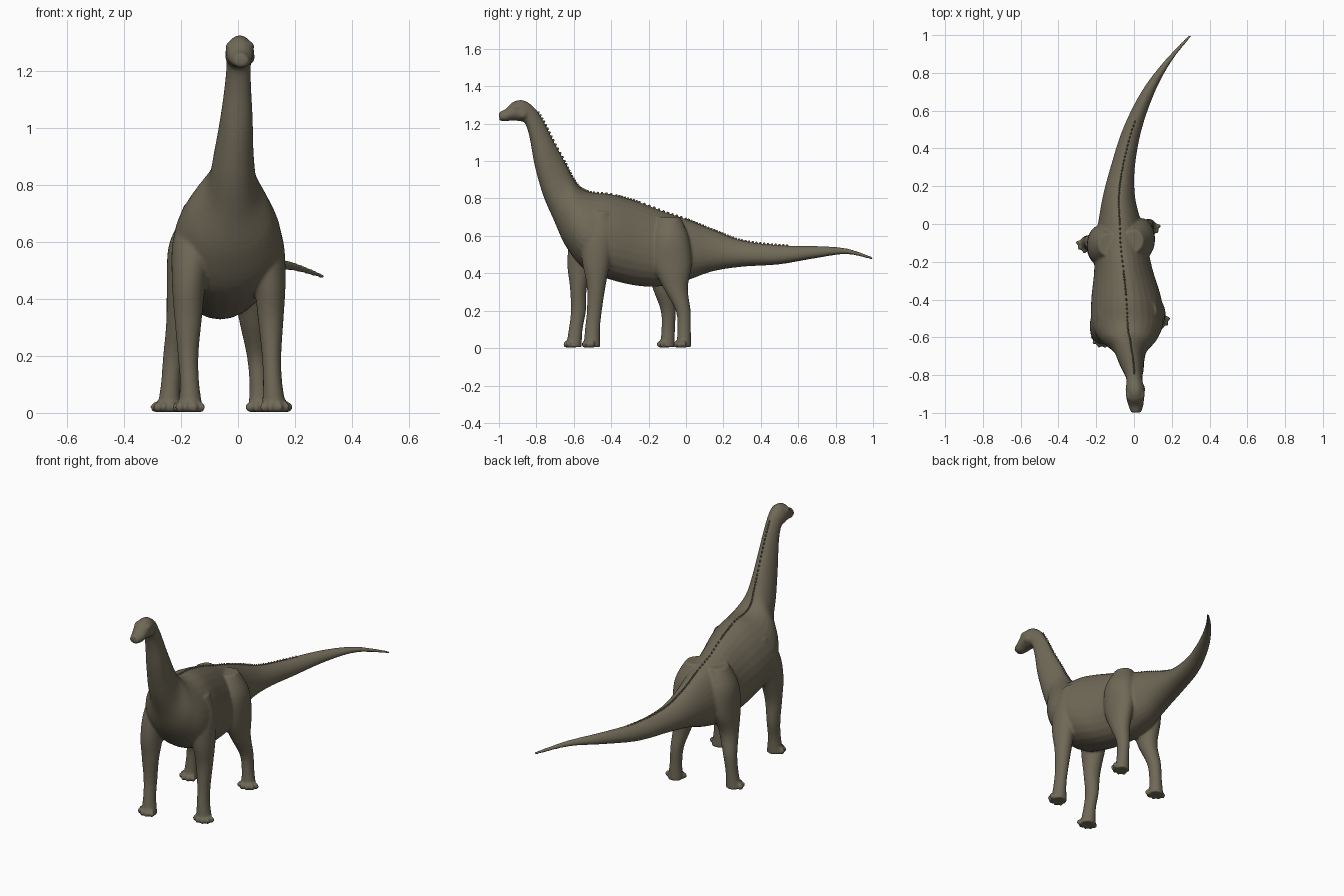
import bpy, bmesh, math
from mathutils import Vector, Matrix

cube = bpy.data.objects.get("Cube")
if cube:
    bpy.data.objects.remove(cube)

hide = bpy.data.materials.new("olive brown hide")
hide.use_nodes = True
hide.diffuse_color = (0.16, 0.14, 0.095, 1)
hide.node_tree.nodes["Principled BSDF"].inputs["Base Color"].default_value = hide.diffuse_color


def spline(stations, steps):
    """Smooth curve through stations of any dimension."""
    pts = [Vector(s) for s in stations]
    pts = [pts[0]] + pts + [pts[-1]]
    out = []
    for p, a, b, q in zip(pts, pts[1:], pts[2:], pts[3:]):
        for i in range(steps):
            t = i / steps
            out.append(a + (b - p) * (t / 2) + (2 * p - 5 * a + 4 * b - q) * (t * t / 2)
                       + (3 * a - p - 3 * b + q) * (t ** 3 / 2))
    return out + [pts[-1]]


def loft(bm, rings):
    """Closed tube through rings of points."""
    loops = [[bm.verts.new(p) for p in ring] for ring in rings]
    n = len(loops[0])
    faces = [bm.faces.new((a[i], a[(i + 1) % n], b[(i + 1) % n], b[i]))
             for a, b in zip(loops, loops[1:]) for i in range(n)]
    faces += [bm.faces.new(loops[0]), bm.faces.new(loops[-1])]
    bmesh.ops.recalc_face_normals(bm, faces=faces)


def ball(bm, at, size, turn=0):
    m = Matrix.Translation(at) @ Matrix.Rotation(turn, 4, "Z") @ Matrix.Diagonal((*size, 1))
    bmesh.ops.create_uvsphere(bm, u_segments=16, v_segments=10, radius=1, matrix=m)


def finish(bm, name):
    mesh = bpy.data.meshes.new(name)
    bm.to_mesh(mesh)
    bm.free()
    mesh.materials.append(hide)
    for p in mesh.polygons:
        p.use_smooth = True
    ob = bpy.data.objects.new(name, mesh)
    bpy.context.collection.objects.link(ob)
    return ob


ANGLES = [math.tau * i / 28 for i in range(28)]

# Tail, torso, neck and head: back y z, underside y z, centre x, half width
TRUNK = [
    (1.00, .487, 1.00, .471, .30, .009),
    (.86, .533, .86, .502, .178, .02),
    (.70, .546, .70, .482, .075, .036),
    (.50, .55, .50, .448, -.01, .05),
    (.30, .575, .30, .435, -.06, .064),
    (.15, .63, .14, .41, -.08, .085),
    (.00, .69, .00, .36, -.075, .115),
    (-.12, .73, -.12, .332, -.07, .14),
    (-.25, .78, -.25, .332, -.055, .155),
    (-.40, .822, -.40, .365, -.04, .185),
    (-.51, .833, -.54, .42, -.035, .188),
    (-.57, .862, -.64, .54, -.03, .15),
    (-.61, .92, -.705, .68, -.02, .09),
    (-.65, 1.0, -.765, .82, -.015, .07),
    (-.71, 1.11, -.81, .98, -.005, .056),
    (-.76, 1.21, -.835, 1.12, 0, .045),
    (-.81, 1.285, -.86, 1.2, .003, .043),
    (-.87, 1.325, -.89, 1.213, .006, .05),
    (-.925, 1.316, -.93, 1.217, .007, .046),
    (-.965, 1.278, -.965, 1.212, .01, .038),
    (-1.0, 1.262, -.998, 1.217, .01, .026),
]
trunk = spline(TRUNK, 5)
skin = bmesh.new()
rings = []
for ty, tz, by, bz, x, w in trunk:
    top, low = Vector((x, ty, tz)), Vector((x, by, bz))
    mid, up = (top + low) / 2, (top - low) / 2
    rings.append([mid + up * math.sin(a)
                  + Vector((w * math.cos(a) * (1 - .14 * math.sin(a)), 0, 0)) for a in ANGLES])
loft(skin, rings)

# Brows, cheeks and chest
for side in (-1, 1):
    ball(skin, (.007 + side * .033, -.905, 1.288), (.017, .03, .017))
    ball(skin, (.007 + side * .036, -.875, 1.25), (.016, .028, .025))

# Legs: centre x y z, radius x y
LEGS = {
    "front_left": [(.05, -.46, .73, .07, .07), (.085, -.47, .60, .075, .095),
                   (.11, -.48, .46, .057, .075), (.115, -.48, .33, .045, .05),
                   (.118, -.49, .20, .034, .04), (.122, -.50, .10, .034, .04),
                   (.128, -.502, .005, .045, .045)],
    "front_right": [(-.12, -.48, .73, .07, .07), (-.155, -.52, .60, .075, .095),
                    (-.172, -.56, .46, .06, .075), (-.175, -.575, .33, .048, .046),
                    (-.175, -.575, .20, .036, .04), (-.17, -.59, .10, .034, .037),
                    (-.167, -.60, .005, .045, .042)],
    "hind_left": [(.0, -.09, .70, .05, .06), (.03, -.085, .59, .075, .10),
                  (.045, -.075, .45, .065, .105), (.055, -.055, .32, .05, .065),
                  (.067, -.015, .20, .036, .04), (.073, -.01, .10, .033, .036),
                  (.078, -.012, .005, .042, .04)],
    "hind_right": [(-.14, -.11, .70, .05, .06), (-.168, -.11, .59, .075, .10),
                   (-.188, -.115, .45, .062, .10), (-.20, -.12, .32, .052, .058),
                   (-.225, -.095, .20, .038, .04), (-.237, -.095, .10, .034, .036),
                   (-.244, -.10, .005, .042, .04)],
}
for name, stations in LEGS.items():
    loft(skin, [[Vector((x + rx * math.cos(a), y + ry * math.sin(a), z)) for a in ANGLES]
                for x, y, z, rx, ry in spline(stations, 5)])
    x, y = stations[-1][:2]
    facing = -math.pi / 2 + (.35 if "left" in name else -.35)
    # Toes fan out around the front of each foot
    for k in range(-2, 3):
        a = facing + k * .62
        ball(skin, (x + .041 * math.cos(a), y + .036 * math.sin(a), .02), (.024, .013, .02), a)

body = finish(skin, "body_with_legs")
remesh = body.modifiers.new("fuse", "REMESH")
remesh.mode = "VOXEL"
remesh.voxel_size = .007
remesh.use_smooth_shade = True
soften = body.modifiers.new("soften", "SMOOTH")
soften.factor = .5
soften.iterations = 5

# Row of small spines along the back, from the nape to mid tail
spines = bmesh.new()
row = [Vector((p[4], p[0], p[1])) for p in trunk if -.8 < p[0] < .55]
for a, b in zip(row, row[1:]):
    count = max(1, round((b - a).length / .02))
    along = (b - a).normalized()
    out = along.cross(Vector((1, 0, 0))).normalized()
    if out.z < 0:
        out.negate()
    turn = Matrix((along.cross(out), along, out)).transposed().to_4x4()
    for i in range(count):
        m = Matrix.Translation(a.lerp(b, i / count)) @ turn @ Matrix.Diagonal((.6, 1, 1, 1))
        bmesh.ops.create_cone(spines, segments=6, cap_ends=True, radius1=.011,
                              radius2=.004, depth=.014, matrix=m)
finish(spines, "back_spines")
